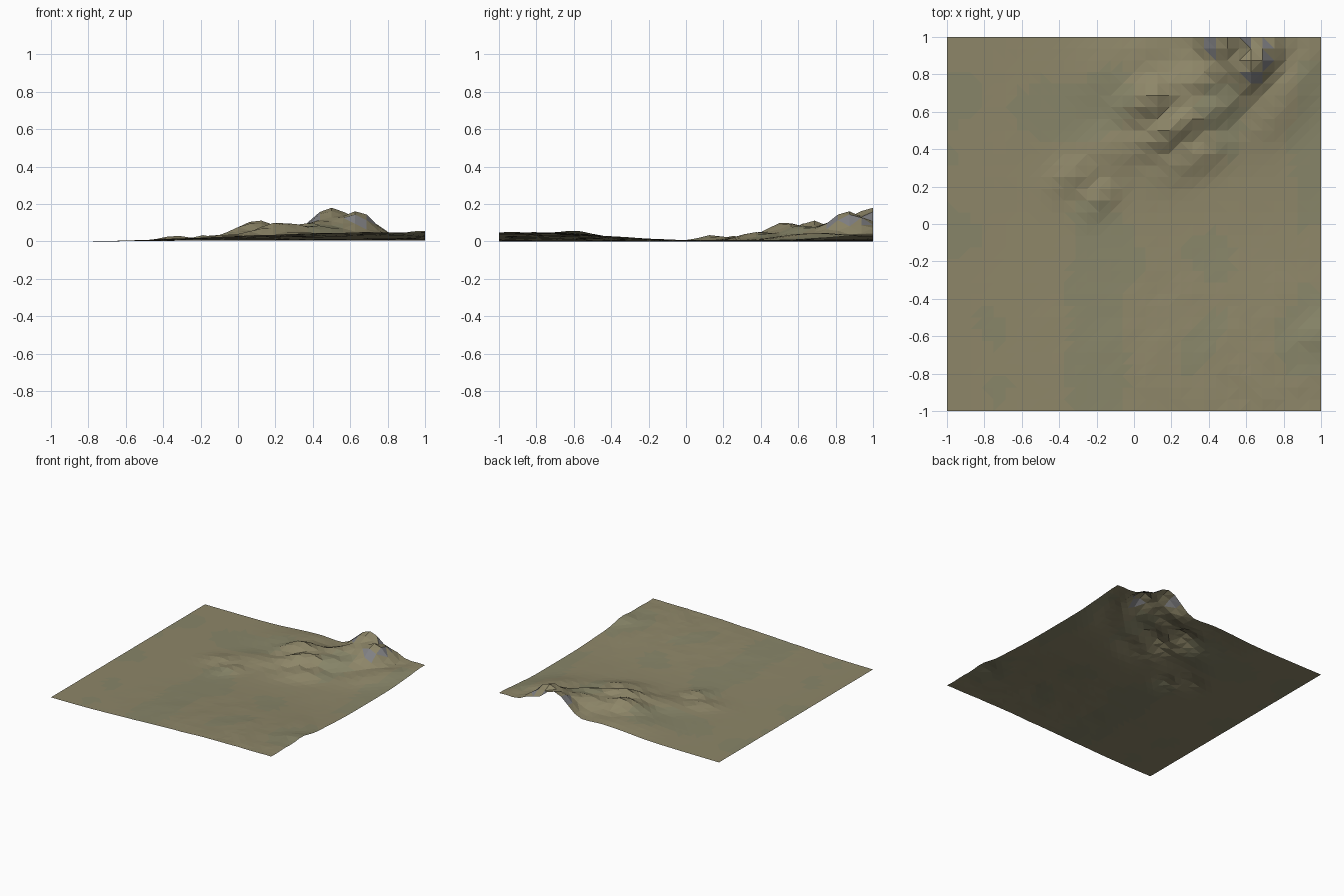
import bpy, bmesh, math
from mathutils import Vector, noise

if "Cube" in bpy.data.objects:
    bpy.data.objects.remove(bpy.data.objects["Cube"])

N = 32  # grid cells per side

# Hills: x, y, height, half-length along ridge, half-width across, ridge angle in degrees
HILLS = [
    (0.50, 1.00, 0.178, 0.12, 0.11, 60),
    (0.64, 0.87, 0.155, 0.13, 0.08, 50),
    (0.42, 0.80, 0.100, 0.20, 0.09, 30),
    (0.10, 0.68, 0.105, 0.13, 0.09, 30),
    (0.22, 0.53, 0.098, 0.16, 0.07, 30),
    (0.45, 0.64, 0.075, 0.20, 0.08, 35),
    (0.34, 0.38, 0.045, 0.16, 0.07, 25),
    (0.80, 0.70, 0.040, 0.22, 0.10, 50),
    (0.00, 0.85, 0.035, 0.20, 0.16, 20),
    (-0.17, 0.15, 0.030, 0.09, 0.05, 50),
    (-0.33, 0.26, 0.026, 0.09, 0.06, 30),
    (-0.08, 0.42, 0.030, 0.16, 0.10, 30),
    (1.00, -0.62, 0.054, 0.14, 0.12, 0),
    (0.95, 1.00, 0.030, 0.20, 0.15, 0),
]


def smooth(a, b, t):
    t = max(0.0, min(1.0, (t - a) / (b - a)))
    return t * t * (3 - 2 * t)


def height(x, y):
    total = 0.0
    for hx, hy, h, l, w, ang in HILLS:
        a = math.radians(ang)
        u = (x - hx) * math.cos(a) + (y - hy) * math.sin(a)
        v = -(x - hx) * math.sin(a) + (y - hy) * math.cos(a)
        total += (h * math.exp(-0.5 * ((u / l) ** 2 + (v / w) ** 2))) ** 3
    z = total ** (1 / 3)
    # gentle rise towards the front right corner
    z = max(z, 0.042 * smooth(-0.9, 0.8, x) * smooth(0.1, -0.9, y))
    z += 0.006 * smooth(-1, 0.2, x)
    # roughness grows with altitude
    rough = noise.noise(Vector((x * 7, y * 7, 3.1)))
    z += rough * min(0.012, 0.14 * z)
    return max(z, 0.0)


def material(name, rgb):
    m = bpy.data.materials.new(name)
    m.diffuse_color = (*rgb, 1)
    m.use_nodes = True
    m.node_tree.nodes["Principled BSDF"].inputs["Base Color"].default_value = m.diffuse_color
    return m


# Terrain sheet
bm = bmesh.new()
bmesh.ops.create_grid(bm, x_segments=N, y_segments=N, size=1)
for v in bm.verts:
    v.co.z = height(v.co.x, v.co.y)
bm.verts.ensure_lookup_table()
low = min(v.co.z for v in bm.verts)
for v in bm.verts:
    v.co.z -= low
bmesh.ops.triangulate(bm, faces=bm.faces[:])
bm.normal_update()

# Grass, greener patches, and bare rock on the high steep faces
for f in bm.faces:
    c = f.calc_center_median()
    if c.z > 0.085 and f.normal.z < 0.80:
        f.material_index = 2
    elif noise.noise(Vector((c.x * 2.5, c.y * 2.5, 8))) > 0.12:
        f.material_index = 1

mesh = bpy.data.meshes.new("terrain")
bm.to_mesh(mesh)
bm.free()
mesh.materials.append(material("dry_grass", (0.27, 0.24, 0.14)))
mesh.materials.append(material("green_grass", (0.245, 0.235, 0.14)))
mesh.materials.append(material("rock", (0.22, 0.22, 0.23)))
bpy.context.collection.objects.link(bpy.data.objects.new("terrain", mesh))
